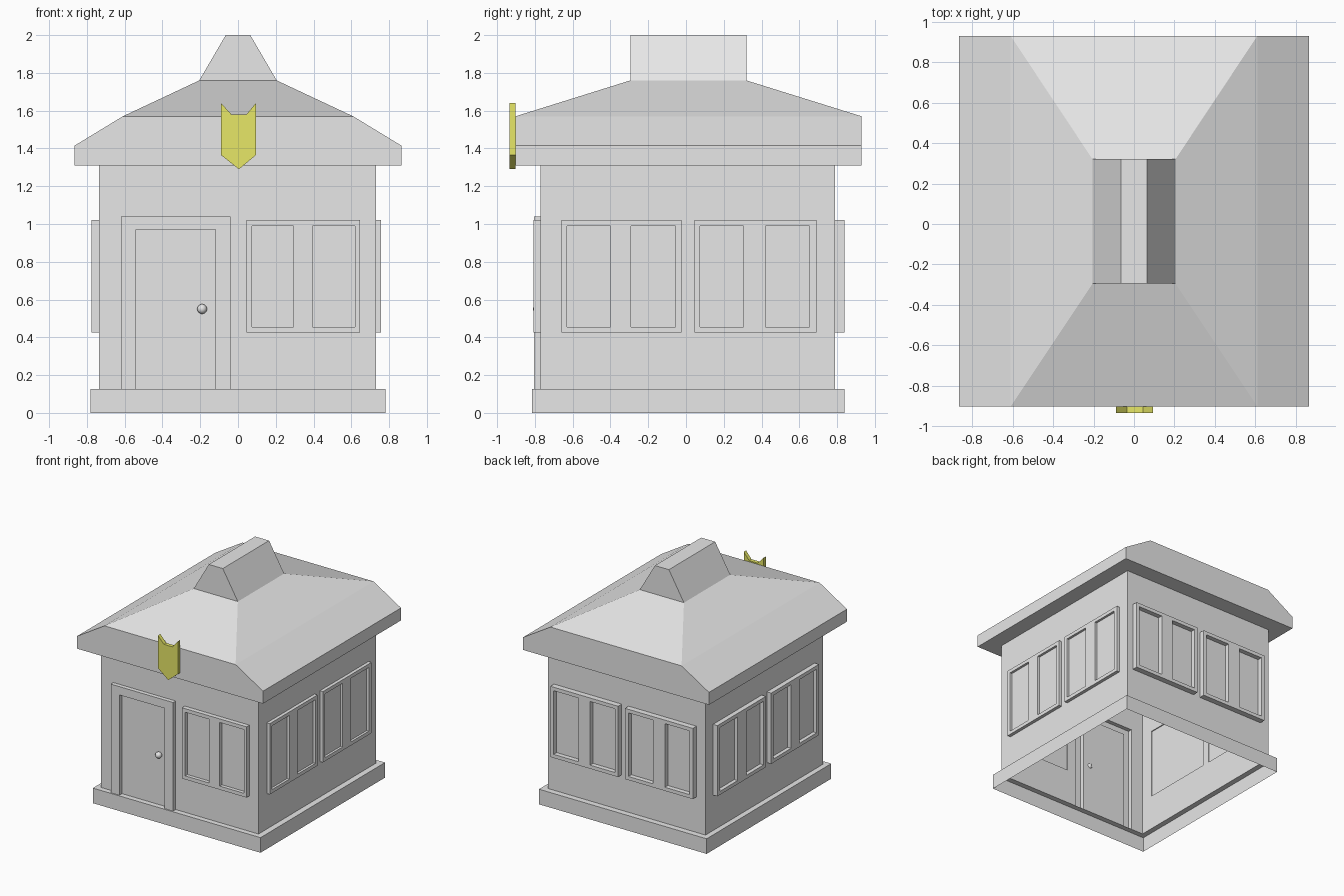
import bpy, bmesh
from mathutils import Vector

if "Cube" in bpy.data.objects:
    bpy.data.objects.remove(bpy.data.objects["Cube"])


def material(name, rgb):
    m = bpy.data.materials.new(name)
    m.use_nodes = True
    m.diffuse_color = (*rgb, 1)
    m.node_tree.nodes["Principled BSDF"].inputs["Base Color"].default_value = (*rgb, 1)
    return m


GREY = material("light grey", (0.8, 0.8, 0.8))
YELLOW = material("yellow", (1.0, 1.0, 0.17))

# Wall planes and heights
LEFT, RIGHT, FRONT, BACK = 0.73, -0.735, -0.77, 0.79
BASE_TOP, EAVES = 0.127, 1.31
SILL, LINTEL = 0.425, 1.02


def finish(name, bm, mat=GREY, normals=True):
    bmesh.ops.remove_doubles(bm, verts=bm.verts, dist=0.0005)
    if normals:
        bmesh.ops.recalc_face_normals(bm, faces=bm.faces)
    me = bpy.data.meshes.new(name)
    bm.to_mesh(me)
    bm.free()
    me.materials.append(mat)
    ob = bpy.data.objects.new(name, me)
    bpy.context.collection.objects.link(ob)
    return ob


def face(bm, points):
    return bm.faces.new([bm.verts.new(p) for p in points])


def rect_stack(bm, rects):
    """Skin between successive rectangles (x0, x1, y0, y1, z)."""
    rings = [[(a, c, z), (b, c, z), (b, d, z), (a, d, z)] for a, b, c, d, z in rects]
    for low, high in zip(rings, rings[1:]):
        for i in range(4):
            j = (i + 1) % 4
            face(bm, (low[i], low[j], high[j], high[i]))
    return rings[-1]


WALL_RECT = (RIGHT, LEFT, FRONT, BACK)

# Plinth: open underneath, with a ledge around the walls
bm = bmesh.new()
outer = (-0.78, 0.78, -0.815, 0.84)
rect_stack(bm, [(*outer, 0), (*outer, BASE_TOP), (*WALL_RECT, BASE_TOP)])
finish("plinth", bm)

# Roof: soffit, clipped gable ends, hipped slopes and ridge cap
bm = bmesh.new()
ROOF_FRONT, ROOF_BACK, EDGE, SHOULDER = -0.903, 0.93, 0.865, 0.61
rect_stack(bm, [(*WALL_RECT, EAVES), (-EDGE, EDGE, ROOF_FRONT, ROOF_BACK, EAVES)])
half = [(EDGE, EAVES), (EDGE, 1.415), (SHOULDER, 1.57)]
gable = half + [(-x, z) for x, z in reversed(half)]
for y in (ROOF_FRONT, ROOF_BACK):
    face(bm, [(x, y, z) for x, z in gable])
for s in (1, -1):
    for (xa, za), (xb, zb) in zip(half, half[1:]):
        face(bm, [(s * xa, ROOF_FRONT, za), (s * xa, ROOF_BACK, za),
                  (s * xb, ROOF_BACK, zb), (s * xb, ROOF_FRONT, zb)])
top = rect_stack(bm, [(-SHOULDER, SHOULDER, ROOF_FRONT, ROOF_BACK, 1.57),
                      (-0.205, 0.205, -0.295, 0.32, 1.76),
                      (-0.065, 0.065, -0.295, 0.32, 2.0)])
face(bm, top)
finish("roof", bm)


def wall(name, place, u_range, raised):
    """Thin wall; each raised item is (u0, u1, z0, z1, depth), later ones win."""
    us = sorted({*u_range, *(u for r in raised for u in r[:2])})
    zs = sorted({BASE_TOP, EAVES, *(z for r in raised for z in r[2:4])})

    def depth(i, j):
        if not (0 <= i < len(us) - 1 and 0 <= j < len(zs) - 1):
            return 0
        u, z, d = (us[i] + us[i + 1]) / 2, (zs[j] + zs[j + 1]) / 2, 0
        for a, b, c, e, h in raised:
            if a < u < b and c < z < e:
                d = h
        return d

    bm = bmesh.new()
    for i in range(len(us) - 1):
        for j in range(len(zs) - 1):
            a, b, c, e, d = us[i], us[i + 1], zs[j], zs[j + 1], depth(i, j)
            face(bm, [place(a, c, d), place(b, c, d), place(b, e, d), place(a, e, d)])
            # Step faces towards the neighbours on the low sides
            n, m = depth(i - 1, j), depth(i, j - 1)
            if n != d:
                face(bm, [place(a, c, d), place(a, e, d), place(a, e, n), place(a, c, n)])
            if m != d:
                face(bm, [place(a, c, d), place(b, c, d), place(b, c, m), place(a, c, m)])
    return finish(name, bm)


def window(name, place, u0, u1, panes, out):
    """Frame bars around two recessed panes."""
    (a, b), (c, d) = panes
    low, high = SILL + 0.03, LINTEL - 0.03
    bars = [(u0, u1, SILL, low), (u0, u1, high, LINTEL)]
    bars += [(p, q, low, high) for p, q in ((u0, a), (b, c), (d, u1))]
    bm = bmesh.new()
    for p, q, z0, z1 in bars:
        ring = ((p, z0), (q, z0), (q, z1), (p, z1))
        face(bm, [place(u, z, out) for u, z in ring])
        for (ua, za), (ub, zb) in zip(ring, ring[1:] + ring[:1]):
            face(bm, [place(ua, za, out), place(ub, zb, out),
                      place(ub, zb, PANE), place(ua, za, PANE)])
    finish(name, bm)


PANE = 0.008


def on_front(u, z, d): return (u, FRONT - d, z)
def on_back(u, z, d): return (u, BACK + d, z)
def on_left(u, z, d): return (LEFT + d, u, z)
def on_right(u, z, d): return (RIGHT - d, u, z)


# Window spans along each wall with their pane spans
SIDE = [(-0.66, -0.025, ((-0.63, -0.4), (-0.29, -0.055))),
        (0.045, 0.69, ((0.075, 0.305), (0.42, 0.655)))]
REAR = [(-0.65, -0.02, ((-0.62, -0.39), (-0.28, -0.05))),
        (0.045, 0.675, ((0.075, 0.305), (0.415, 0.645)))]
FACADE = [(0.045, 0.645, ((0.075, 0.295), (0.395, 0.62)))]

# Door frame is a raised surround with the door set back inside it
DOOR = [(-0.62, -0.04, BASE_TOP, 1.04, 0.035), (-0.54, -0.12, BASE_TOP, 0.97, 0.0)]

for side, place, ends, windows, extra, out in (
        ("front", on_front, (RIGHT, LEFT), FACADE, DOOR, 0.038),
        ("back", on_back, (RIGHT, LEFT), REAR, [], 0.048),
        ("left", on_left, (FRONT, BACK), SIDE, [], 0.028),
        ("right", on_right, (FRONT, BACK), SIDE, [], 0.04)):
    pockets = [(u0, u1, SILL, LINTEL, PANE) for u0, u1, _ in windows]
    wall(side + "_wall", place, ends, extra + pockets)
    for k, (u0, u1, panes) in enumerate(windows, 1):
        window(f"{side}_window_{k}", place, u0, u1, panes, out)

# Door knob
bm = bmesh.new()
bmesh.ops.create_uvsphere(bm, u_segments=16, v_segments=10, radius=0.026)
bmesh.ops.translate(bm, verts=bm.verts, vec=Vector((-0.19, FRONT - 0.014, 0.55)))
for f in bm.faces:
    f.smooth = True
finish("door_knob", bm)

# Shield plaque on the front of the roof
bm = bmesh.new()
shield = [(-0.09, 1.64), (-0.035, 1.58), (0.045, 1.58), (0.095, 1.64),
          (0.095, 1.365), (0.005, 1.29), (-0.09, 1.365)]
plate = face(bm, [(x, -0.934, z) for x, z in shield])
grown = bmesh.ops.extrude_face_region(bm, geom=[plate], use_keep_orig=True)
moved = [g for g in grown["geom"] if isinstance(g, bmesh.types.BMVert)]
bmesh.ops.translate(bm, verts=moved, vec=(0, 0.031, 0))
finish("shield_plaque", bm, YELLOW)
